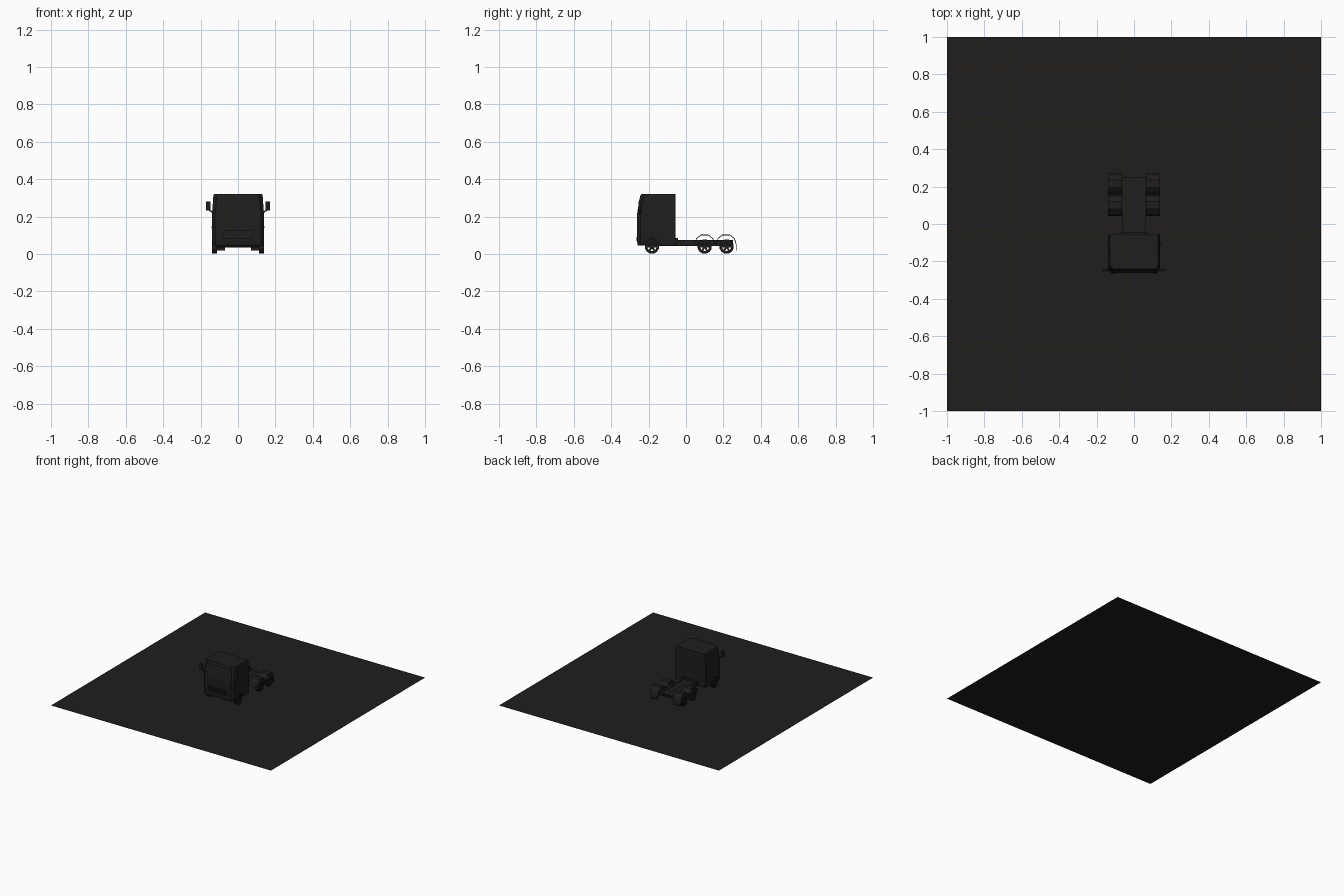
import bpy, bmesh, math
from mathutils import Vector

if "Cube" in bpy.data.objects:
    bpy.data.objects.remove(bpy.data.objects["Cube"])

dark = bpy.data.materials.new("dark_paint")
dark.diffuse_color = (0.014, 0.013, 0.012, 1)
dark.use_nodes = True
dark.node_tree.nodes["Principled BSDF"].inputs["Base Color"].default_value = dark.diffuse_color


def make(name, bm, normals=True):
    if normals:
        bmesh.ops.recalc_face_normals(bm, faces=bm.faces[:])
    me = bpy.data.meshes.new(name)
    bm.to_mesh(me)
    bm.free()
    ob = bpy.data.objects.new(name, me)
    bpy.context.collection.objects.link(ob)
    me.materials.append(dark)
    return ob


def mirror(ob):
    ob.modifiers.new("mirror", 'MIRROR').use_mirror_merge = False
    return ob


def box(name, x, y, z):
    bm = bmesh.new()
    bmesh.ops.create_cube(bm, size=1)
    for v in bm.verts:
        v.co = Vector(((x, y, z)[i][0 if v.co[i] < 0 else 1] for i in range(3)))
    return make(name, bm)


def loft(name, rings, cap=True, closed=False):
    bm = bmesh.new()
    vs = [[bm.verts.new(p) for p in r] for r in rings]
    n = len(vs[0])
    pairs = list(zip(vs, vs[1:])) + ([(vs[-1], vs[0])] if closed else [])
    for a, b in pairs:
        for i in range(n):
            bm.faces.new((a[i], a[(i + 1) % n], b[(i + 1) % n], b[i]))
    if cap and not closed:
        bm.faces.new(vs[0])
        bm.faces.new(vs[-1])
    return make(name, bm)


def disc(x, y, z, r, n):
    return [(x, y + r * math.cos(2 * math.pi * (i + .5) / n),
             z + r * math.sin(2 * math.pi * (i + .5) / n)) for i in range(n)]


def cut(target, cutter):
    cutter.hide_render = True
    cutter.hide_viewport = True
    cutter.display_type = 'WIRE'
    m = target.modifiers.new("cut", 'BOOLEAN')
    m.operation = 'DIFFERENCE'
    m.solver = 'EXACT'
    m.object = cutter


# flat square base
bm = bmesh.new()
bmesh.ops.create_grid(bm, x_segments=1, y_segments=1, size=1)
make("base_plane", bm, False)


# cab body, chamfered front corners, windscreen leaning back
def cab_ring(z, front, hw):
    c = 0.018
    half = [(hw, -0.055), (hw, front + c), (hw - c, front)]
    return [(x, y, z) for x, y in half] + [(-x, y, z) for x, y in reversed(half)]


cab = loft("cab", [cab_ring(0.045, -0.258, 0.138), cab_ring(0.07, -0.262, 0.14),
                   cab_ring(0.20, -0.262, 0.14), cab_ring(0.31, -0.245, 0.132),
                   cab_ring(0.32, -0.24, 0.129)])
for s in (-1, 1):
    cut(cab, loft("wheel_arch_cutter",
                  [disc(s * 0.105, -0.182, 0.04, 0.047, 12), disc(s * 0.2, -0.182, 0.04, 0.047, 12)]))
cut(cab, box("grille_cutter", (-0.08, 0.08), (-0.3, -0.252), (0.085, 0.127)))
for i in range(3):
    z = 0.093 + i * 0.012
    box("grille_bar", (-0.08, 0.08), (-0.258, -0.25), (z, z + 0.005))

# cab trim
loft("windscreen_trim", [[(x, y - 0.001, z) for x, y in ((-w, f), (w, f), (w, f + .004), (-w, f + .004))]
                         for z, w, f in ((0.205, 0.118, -0.262), (0.30, 0.111, -0.2473))])
mirror(box("headlight", (0.09, 0.122), (-0.264, -0.255), (0.07, 0.09)))
mirror(box("door_handle", (0.138, 0.143), (-0.115, -0.095), (0.14, 0.146)))
box("cab_rear_support", (-0.075, 0.075), (-0.06, -0.042), (0.05, 0.085))

# wing mirrors on angled arms
mirror(box("wing_mirror", (0.148, 0.17), (-0.255, -0.24), (0.232, 0.282)))
mirror(loft("mirror_arm", [[(0.132, -0.25, 0.215), (0.132, -0.24, 0.215), (0.132, -0.24, 0.225), (0.132, -0.25, 0.225)],
                           [(0.157, -0.25, 0.232), (0.157, -0.24, 0.232), (0.157, -0.24, 0.24), (0.157, -0.25, 0.24)]]))

# chassis
mirror(box("chassis_rail", (0.045, 0.065), (-0.2, 0.25), (0.044, 0.075)))
mirror(box("deck_plate", (0.001, 0.062), (-0.06, 0.248), (0.062, 0.07)))
for y in (-0.182, 0.10, 0.217):
    loft("axle", [disc(-0.12, y, 0.04, 0.007, 8), disc(0.12, y, 0.04, 0.007, 8)])


# wheels: ring tyre, hub and spokes
def wheel(y):
    r, z, n = 0.039, 0.04, 12
    mirror(loft("tyre", [disc(0.112, y, z, 0.025, n), disc(0.112, y, z, r * 0.97, n),
                         disc(0.115, y, z, r, n), disc(0.137, y, z, r, n),
                         disc(0.14, y, z, r * 0.97, n), disc(0.14, y, z, 0.025, n)], closed=True))
    mirror(loft("hub", [disc(0.112, y, z, 0.012, n), disc(0.136, y, z, 0.012, n)]))
    for k in range(6):
        a = k * math.pi / 3
        d, t = Vector((0, math.cos(a), math.sin(a))), Vector((0, -math.sin(a), math.cos(a))) * 0.005
        c = Vector((0, y, z))
        rings = []
        for x in (0.122, 0.132):
            o = c + Vector((x, 0, 0))
            rings.append([o + d * .01 + t, o + d * .027 + t, o + d * .027 - t, o + d * .01 - t])
        mirror(loft("spoke", rings))


# faceted mudguards over the rear wheels
def mudguard(y):
    rings = []
    for deg in (0, 36, 68, 112, 144, 180):
        a = math.radians(deg)
        rings.append([(x, y + r * math.cos(a), 0.05 + r * 1.03 * math.sin(a))
                      for x, r in ((0.065, 0.056), (0.14, 0.056), (0.14, 0.052), (0.065, 0.052))])
    mirror(loft("mudguard", rings))


for y in (-0.182, 0.10, 0.217):
    wheel(y)
for y in (0.10, 0.215):
    mudguard(y)
mirror(box("mud_flap", (0.07, 0.14), (0.266, 0.27), (0.018, 0.052)))
